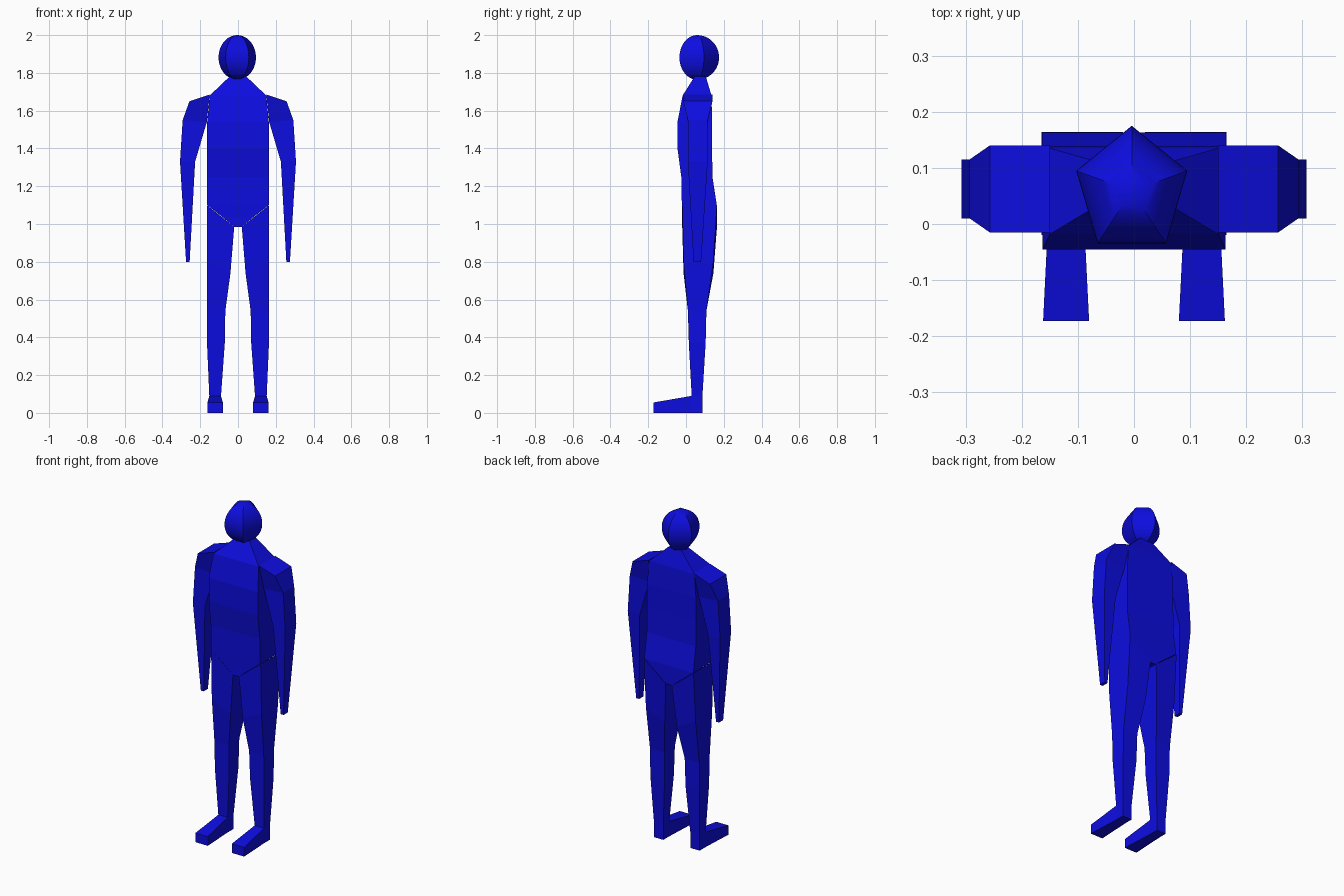
import bpy
import bmesh
from math import sin, cos, pi

cube = bpy.data.objects.get("Cube")
if cube:
    bpy.data.objects.remove(cube, do_unlink=True)

blue = bpy.data.materials.new("deep_blue")
blue.use_nodes = True
colour = (0.004, 0.004, 0.75, 1)
blue.diffuse_color = colour
blue.node_tree.nodes["Principled BSDF"].inputs["Base Color"].default_value = colour


def loft(name, rings, mirror=False):
    """Skin a list of equal-length point rings and cap both ends."""
    bm = bmesh.new()
    loops = [[bm.verts.new(p) for p in ring] for ring in rings]
    n = len(loops[0])
    for a, b in zip(loops, loops[1:]):
        for i in range(n):
            j = (i + 1) % n
            bm.faces.new((a[i], a[j], b[j], b[i]))
    bm.faces.new(loops[0])
    bm.faces.new(loops[-1])
    bmesh.ops.recalc_face_normals(bm, faces=bm.faces)
    mesh = bpy.data.meshes.new(name)
    bm.to_mesh(mesh)
    bm.free()
    mesh.materials.append(blue)
    obj = bpy.data.objects.new(name, mesh)
    bpy.context.collection.objects.link(obj)
    if mirror:
        obj.modifiers.new("mirror", "MIRROR")
    return obj


def slab(inner, outer, front, back):
    """Four-sided ring, possibly tilted, between two (x, z) points."""
    (x0, z0), (x1, z1) = inner, outer
    return [(x0, front, z0), (x1, front, z1), (x1, back, z1), (x0, back, z0)]


# Torso: half width, front y, back y, height
torso = [
    (0.02, -0.02, 0.16, 0.985), (0.08, -0.02, 0.162, 1.035),
    (0.163, -0.022, 0.163, 1.1), (0.163, -0.025, 0.14, 1.25),
    (0.163, -0.045, 0.138, 1.4), (0.163, -0.045, 0.138, 1.54),
    (0.15, -0.018, 0.135, 1.68), (0.045, 0.045, 0.105, 1.78),
]
loft("torso", [slab((-w, z), (w, z), f, b) for w, f, b, z in torso])

# Arms: inner point, outer point, front y, back y
loft("arms", [
    slab((0.15, 1.685), (0.257, 1.65), -0.015, 0.14),
    slab((0.165, 1.54), (0.293, 1.55), 0.01, 0.115),
    slab((0.227, 1.33), (0.307, 1.33), 0.01, 0.115),
    slab((0.256, 0.8), (0.275, 0.8), 0.04, 0.08),
], mirror=True)

# Legs
loft("legs", [
    slab((0.02, 0.985), (0.165, 1.1), -0.02, 0.164),
    slab((0.04, 0.74), (0.165, 0.8), -0.013, 0.145),
    slab((0.067, 0.54), (0.164, 0.54), 0.01, 0.108),
    slab((0.07, 0.37), (0.164, 0.37), 0.015, 0.104),
    slab((0.09, 0.09), (0.152, 0.09), 0.03, 0.087),
], mirror=True)

# Feet: inner x, outer x, y, top height, running from toe to heel
feet = [(0.08, 0.162, -0.173, 0.055), (0.09, 0.152, 0.03, 0.09),
        (0.09, 0.152, 0.087, 0.09)]
loft("feet", [[(a, y, 0), (b, y, 0), (b, y, h), (a, y, h)]
              for a, b, y, h in feet], mirror=True)

# Head: five-sided globe with one corner at the back
rings = 24
head = []
for k in range(rings + 1):
    t = pi * (0.01 + 0.98 * k / rings)
    head.append([(-0.004 + 0.104 * sin(t) * sin(i * 2 * pi / 5),
                  0.059 + 0.116 * sin(t) * cos(i * 2 * pi / 5),
                  1.882 - 0.118 * cos(t)) for i in range(5)])
globe = loft("head", head)
bpy.context.view_layer.objects.active = globe
globe.select_set(True)
bpy.ops.object.shade_smooth_by_angle(angle=pi / 6)
